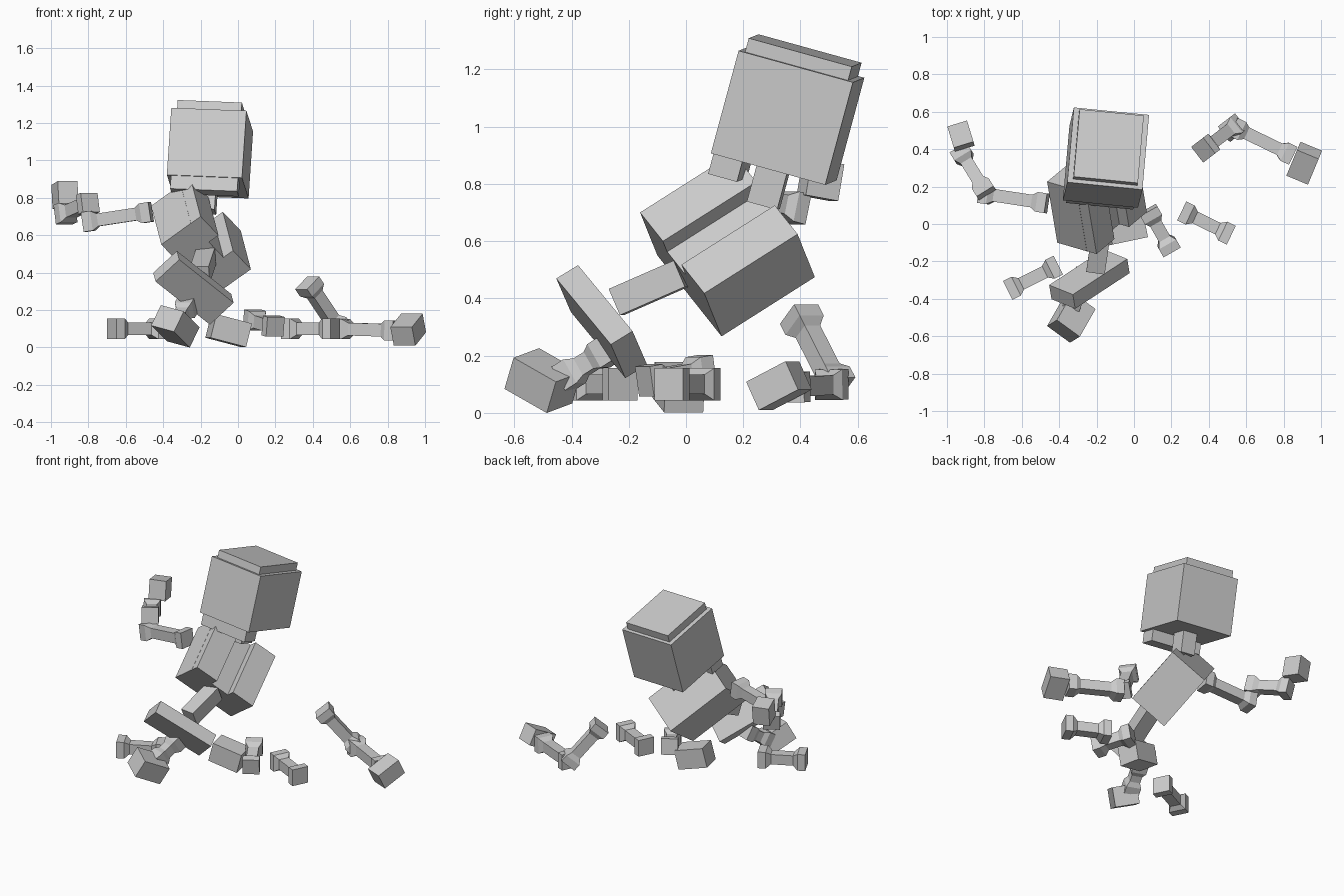
import bpy, bmesh
from mathutils import Vector, Matrix

if "Cube" in bpy.data.objects:
    bpy.data.objects.remove(bpy.data.objects["Cube"])


def frame(x, y):
    """Orthonormal axes from two rough directions."""
    x = Vector(x).normalized()
    z = x.cross(Vector(y)).normalized()
    return x, z.cross(x), z


def finish(name, bm):
    bmesh.ops.recalc_face_normals(bm, faces=bm.faces)
    me = bpy.data.meshes.new(name)
    bm.to_mesh(me)
    bm.free()
    ob = bpy.data.objects.new(name, me)
    bpy.context.collection.objects.link(ob)
    return ob


def box(name, axes, centre, size):
    """Box with the given axes, centre and full size."""
    bm = bmesh.new()
    bmesh.ops.create_cube(bm, size=1)
    m = Matrix([a * s for a, s in zip(axes, size)]).transposed().to_4x4()
    bmesh.ops.transform(bm, matrix=Matrix.Translation(Vector(centre)) @ m, verts=bm.verts)
    return finish(name, bm)


def bone(name, a, b, knob=0.053, shaft=0.034):
    """Square bone: thin shaft, thick ends, sloped shoulders."""
    a, b = Vector(a), Vector(b)
    d = b - a
    n = d.length
    _, side, up = frame(d, Vector((0, 0, 1)).cross(d))
    d.normalize()
    bm = bmesh.new()
    rings = []
    for t, r in ((0, knob), (.05, knob), (.08, shaft), (n - .08, shaft), (n - .05, knob), (n, knob)):
        rings.append([bm.verts.new(a + d * t + side * r * i + up * r * j)
                      for i, j in ((-1, -1), (1, -1), (1, 1), (-1, 1))])
    for p, q in zip(rings, rings[1:]):
        for k in range(4):
            bm.faces.new((p[k], p[k - 1], q[k - 1], q[k]))
    bm.faces.new(rings[0])
    bm.faces.new(rings[-1])
    return finish(name, bm)


# Head, leaning back, with cap slab, jaw and neck
H = frame((.402, -.04, -.016), (.029, .40, -.11))
hc = Vector((-.150, .355, 1.039))


def on_head(x, y, z):
    return hc + H[0] * x + H[1] * y + H[2] * z


box("head", H, hc, (.404, .416, .372))
box("skull_cap", H, on_head(0, 0, .211), (.345, .375, .05))
box("jaw", H, on_head(0, -.148, -.222), (.36, .105, .075))
box("neck", H, on_head(0, 0, -.25), (.10, .11, .15))

# Torso: back block and two front panels with a channel between them
# axes: depth (towards the open front), width, length along the spine
T = frame((.79, -.23, .57), (.60, .50, -.63))
T = (T[0], T[1], -T[2] if T[2].y < 0 else T[2])
corner = Vector((-.41, -.10, .55))


def on_torso(d, w, l):
    return corner + T[0] * d + T[1] * w + T[2] * l


box("rib_block", T, on_torso(.10, .225, .195), (.20, .45, .39))
for w in (.081, .371):
    box("rib_panel", T, on_torso(.2325, w, .195), (.065, .16, .39))

# Spine and pelvis
S = frame((-.035, -.24, -.105), (1, -.14, 0))
box("spine", S, (-.187, -.13, .437), (.25, .10, .10))
P = frame((.29, .19, -.23), (.135, -.045, .11))
box("pelvis", P, (-.2385, -.2945, .319), (.417, .18, .09))

# Attached arm
bone("left_upper_arm", (-.465, .11, .725), (-.825, .165, .67))
bone("left_forearm", (-.79, .165, .775), (-.935, .40, .71))
box("left_hand", frame((.95, .29, 0), (-.28, .93, -.17)), (-.925, .47, .815), (.11, .12, .13))

# Detached arm on the ground
bone("right_upper_arm", (.37, .395, .345), (.54, .525, .09))
bone("right_forearm", (.53, .52, .10), (.85, .365, .09))
box("right_hand", frame((.12, -.05, 0), (.085, .155, .085)), (.91, .325, .095), (.125, .165, .11))

# Left leg
bone("left_thigh", (-.27, -.265, .225), (-.33, -.43, .12), .048)
bone("left_shin", (-.675, -.355, .1), (-.405, -.22, .1), .056)
box("left_foot", frame((-.08, -.14, .08), (.11, -.08, -.03)), (-.335, -.5, .113), (.19, .155, .125))

# Right leg, in pieces
bone("right_thigh", (.075, .075, .15), (.20, -.145, .11))
bone("right_shin", (.255, .07, .1), (.52, -.06, .1), .056)
box("right_foot", frame((.19, .04, -.05), (-.04, .19, 0)), (-.05, -.025, .09), (.20, .14, .13))
